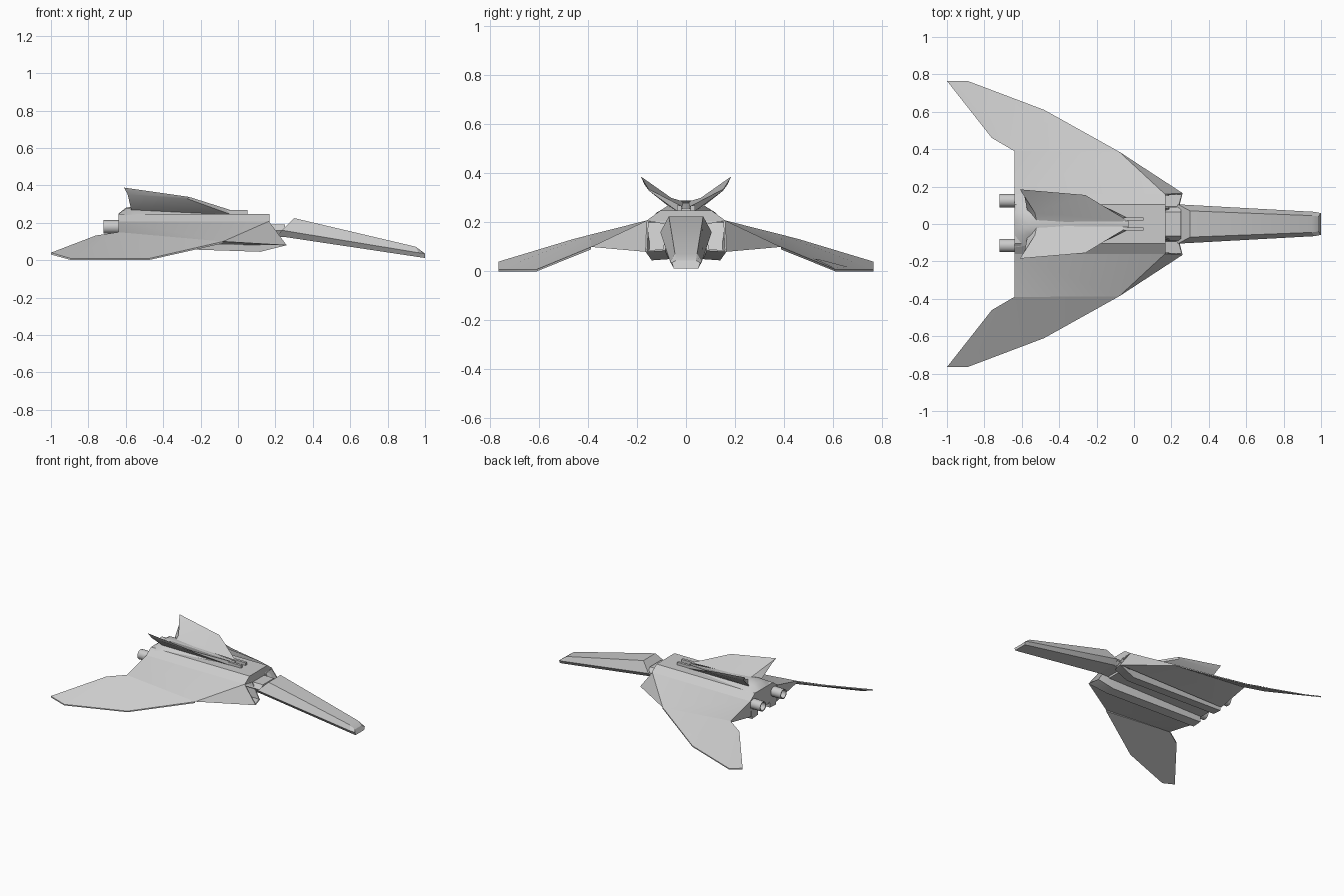
import bpy, bmesh
from mathutils import Vector

if "Cube" in bpy.data.objects:
    bpy.data.objects.remove(bpy.data.objects["Cube"])


def build(name, verts, faces, mirror=True, inlet=None, angle=0.5):
    bm = bmesh.new()
    vs = [bm.verts.new(v) for v in verts]
    fs = [bm.faces.new([vs[i] for i in f]) for f in faces]
    bmesh.ops.recalc_face_normals(bm, faces=bm.faces)
    if inlet is not None:  # hollow out one face as an air inlet
        face = fs[inlet]
        bmesh.ops.inset_individual(bm, faces=[face], thickness=0.01)
        out = bmesh.ops.extrude_discrete_faces(bm, faces=[face])
        bmesh.ops.translate(bm, verts=out["faces"][0].verts, vec=(-0.09, 0, 0))
    me = bpy.data.meshes.new(name)
    bm.to_mesh(me)
    bm.free()
    ob = bpy.data.objects.new(name, me)
    bpy.context.collection.objects.link(ob)
    if mirror:
        m = ob.modifiers.new("Mirror", 'MIRROR')
        m.use_axis = (False, True, False)
    me.shade_smooth()
    me.set_sharp_from_angle(angle=angle)
    return ob


def loft(name, rings, **kw):
    n = len(rings[0])
    verts = [p for r in rings for p in r]
    faces = [list(range(n)), list(range(len(verts) - n, len(verts)))]
    for k in range(len(rings) - 1):
        for i in range(n):
            j = (i + 1) % n
            faces.append([k*n + i, k*n + j, k*n + n + j, k*n + n + i])
    return build(name, verts, faces, **kw)


def full(half):
    return half + [(x, -y, z) for x, y, z in reversed(half) if y > 1e-6]


def at(x, half):
    return full([(x, y, z) for y, z in half])


# central fuselage with bevelled shoulders
core = [(0.105, 0.248), (0.16, 0.208), (0.075, 0.19), (0.06, 0.11)]
loft("fuselage", [at(0.168, core), at(-0.64, core)], mirror=False)

# long drooping nose with slanted back, hexagonal section
loft("nose", [
    full([(0.30, 0.07, 0.225), (0.235, 0.105, 0.16), (0.21, 0.075, 0.13)]),
    full([(0.95, 0.045, 0.072), (0.965, 0.065, 0.04), (0.965, 0.052, 0.017)]),
    full([(0.985, 0.04, 0.045), (1.0, 0.058, 0.035), (1.0, 0.05, 0.012)]),
], mirror=False)

# collar joining nose and fuselage
neck = [(0.065, 0.19), (0.09, 0.16), (0.07, 0.125)]
loft("neck", [at(0.10, neck), at(0.25, neck)], mirror=False)

# intake ducts under the body, with slanted inlets
loft("intake_duct", [
    [(0.165, 0.16, 0.208), (0.26, 0.165, 0.08), (0.24, 0.085, 0.085), (0.165, 0.075, 0.208)],
    [(0.12, 0.16, 0.20), (0.12, 0.14, 0.045), (0.12, 0.07, 0.05), (0.12, 0.06, 0.20)],
    [(-0.64, 0.16, 0.20), (-0.64, 0.14, 0.07), (-0.64, 0.07, 0.075), (-0.64, 0.06, 0.20)],
], inlet=0)

# inner wing: thick root tapering to the fold line
build("inner_wing", [
    (0.165, 0.16, 0.208), (-0.08, 0.387, 0.10), (-0.64, 0.39, 0.15), (-0.64, 0.16, 0.208),
    (0.26, 0.165, 0.08), (-0.64, 0.39, 0.138), (-0.64, 0.15, 0.09)],
    [(0, 1, 3), (1, 2, 3), (0, 4, 1), (4, 6, 1), (1, 6, 5), (1, 5, 2), (2, 5, 6, 3), (0, 3, 6, 4)])

# outer wing: thin drooping panel with trailing flap
top = [(-0.08, 0.387, 0.10), (-0.48, 0.61, 0.008), (-0.89, 0.765, 0.008),
       (-1.0, 0.765, 0.04), (-0.76, 0.46, 0.132), (-0.64, 0.39, 0.15)]
bottom = [(x, y, max(0, z - 0.01)) for x, y, z in top]
skins = [(0, 1, 5), (1, 2, 5), (2, 3, 4, 5)]
build("outer_wing", top + bottom,
      skins + [tuple(i + 6 for i in f) for f in skins]
      + [(i, (i + 1) % 6, (i + 1) % 6 + 6, i + 6) for i in range(6)])

# flush panel on the left outer wing
A, B, C, F = [Vector(top[i]) for i in (0, 1, 2, 5)]


def on_plane(x, y, p, q, r, lift):
    n = (q - p).cross(r - p)
    return (x, y, p.z - (n.x*(x - p.x) + n.y*(y - p.y)) / n.z + lift)


panel = [on_plane(-0.65, 0.66, B, C, F, 0.003), on_plane(-0.48, 0.605, B, C, F, 0.003),
         on_plane(-0.36, 0.52, A, B, F, 0.003), on_plane(-0.52, 0.555, B, C, F, 0.003)]
build("wing_panel", panel, [(0, 1, 3), (1, 2, 3)], mirror=False)

# dorsal spine rising to the tail
loft("spine", [
    at(-0.03, [(0.012, 0.258), (0.03, 0.25), (0.035, 0.24)]),
    at(-0.55, [(0.025, 0.29), (0.06, 0.278), (0.11, 0.245)]),
    at(-0.60, [(0.02, 0.28), (0.06, 0.275), (0.12, 0.24)]),
    at(-0.64, [(0.02, 0.248), (0.06, 0.246), (0.125, 0.235)]),
], mirror=False)

# V tail fins
build("tail_fin", [
    (-0.03, 0.015, 0.265), (-0.26, 0.155, 0.338), (-0.61, 0.185, 0.388),
    (-0.53, 0.06, 0.30), (-0.52, 0.01, 0.285),
    (-0.04, 0.035, 0.245), (-0.27, 0.15, 0.328), (-0.59, 0.168, 0.352), (-0.57, 0.07, 0.265)],
    [(0, 1, 3, 4), (1, 2, 3), (5, 6, 8), (6, 7, 8), (0, 1, 6, 5),
     (1, 2, 7, 6), (2, 3, 8, 7), (3, 4, 8), (0, 4, 8, 5)])

# pair of small prongs ahead of the tail
prong = [(0.018, 0.268), (0.036, 0.268), (0.036, 0.245), (0.018, 0.245)]
loft("prong", [[(x, y, z) for y, z in prong] for x in (0.05, -0.06)])

# engine nozzles
for side, y in (("left", 0.125), ("right", -0.115)):
    bpy.ops.mesh.primitive_cylinder_add(vertices=12, radius=0.036, depth=0.14,
                                        location=(-0.65, y, 0.178), rotation=(0, 1.5708, 0))
    ob = bpy.context.object
    ob.name = side + "_nozzle"
    bm = bmesh.new()
    bm.from_mesh(ob.data)
    bm.faces.ensure_lookup_table()
    cap = min((f for f in bm.faces if len(f.verts) > 4), key=lambda f: f.calc_center_median().z)
    bmesh.ops.inset_individual(bm, faces=[cap], thickness=0.007)
    out = bmesh.ops.extrude_discrete_faces(bm, faces=[cap])
    bmesh.ops.translate(bm, verts=out["faces"][0].verts, vec=(0, 0, 0.05))
    bm.to_mesh(ob.data)
    bm.free()
    ob.data.shade_smooth()
    ob.data.set_sharp_from_angle(angle=0.6)
